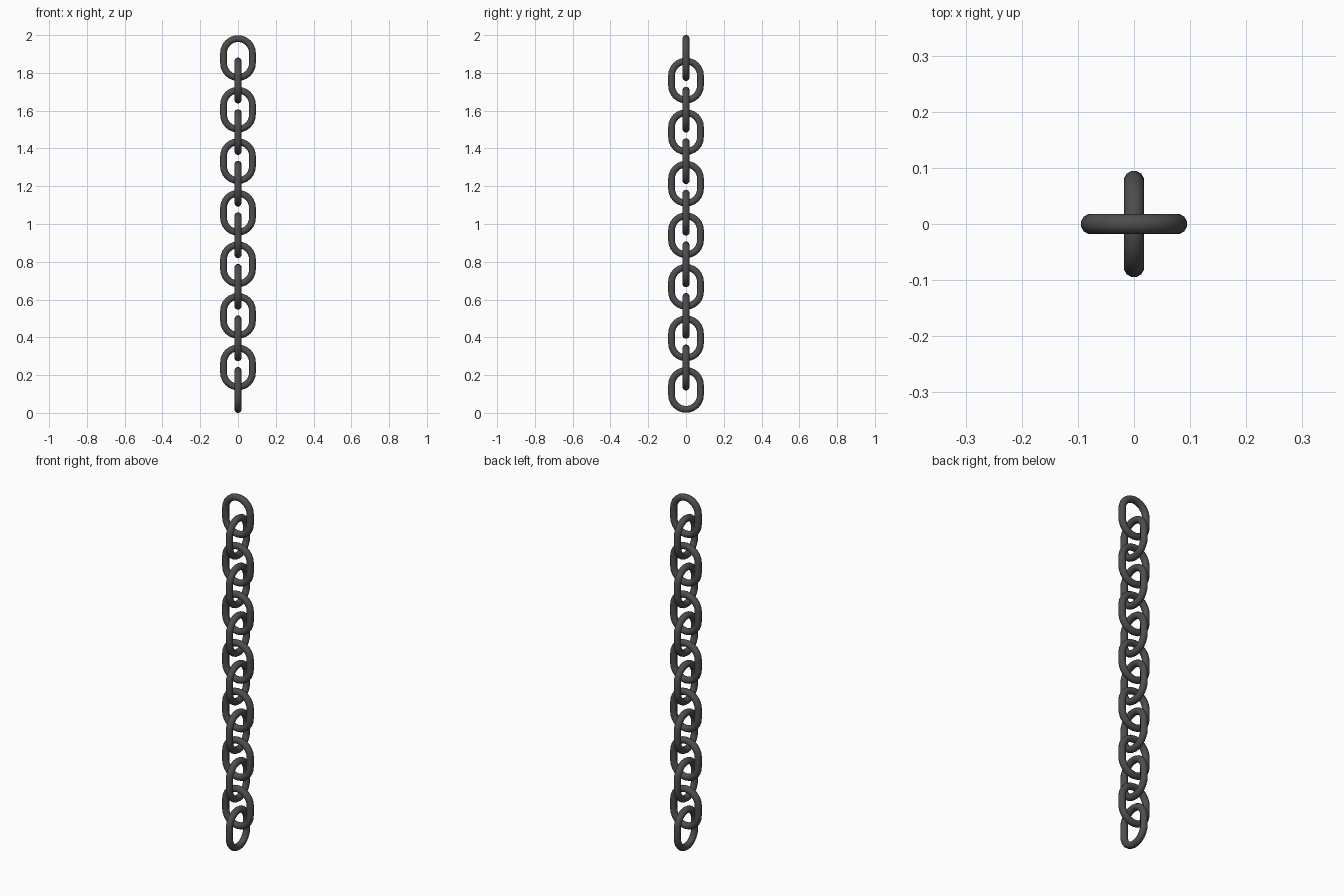
import bpy, bmesh, math
from mathutils import Vector

if "Cube" in bpy.data.objects:
    bpy.data.objects.remove(bpy.data.objects["Cube"])

WIDTH, HEIGHT, R = 0.19, 0.243, 0.0185   # link outer size, bar radius
PITCH, COUNT = 0.273, 7                  # spacing of links facing the same way
ARC, SIDES = 12, 12

iron = bpy.data.materials.new("dark iron")
iron.diffuse_color = (0.075, 0.075, 0.075, 1)
iron.use_nodes = True
iron.node_tree.nodes["Principled BSDF"].inputs["Base Color"].default_value = iron.diffuse_color


def link(name, z, turned):
    """Stadium-shaped closed bar, standing upright with its centre at z."""
    ra = WIDTH / 2 - R
    half = HEIGHT / 2 - WIDTH / 2
    bm = bmesh.new()
    rings = []
    for end in (0, 1):
        for i in range(ARC + 1):
            a = math.pi * (end + i / ARC)
            out = Vector((math.cos(a), 0, math.sin(a)))
            c = out * ra + Vector((0, 0, -half if end else half))
            ring = []
            for s in range(SIDES):
                t = math.tau * (s + 0.5) / SIDES
                p = c + out * (R * math.cos(t)) + Vector((0, R * math.sin(t), 0))
                ring.append(bm.verts.new((-p.y, p.x, p.z) if turned else p))
            rings.append(ring)
    for a, b in zip(rings, rings[1:] + rings[:1]):
        for s in range(SIDES):
            n = (s + 1) % SIDES
            bm.faces.new((a[s], a[n], b[n], b[s]))
    bmesh.ops.recalc_face_normals(bm, faces=bm.faces)
    mesh = bpy.data.meshes.new(name)
    bm.to_mesh(mesh)
    bm.free()
    mesh.materials.append(iron)
    mesh.shade_smooth()
    ob = bpy.data.objects.new(name, mesh)
    ob.location.z = z
    bpy.context.collection.objects.link(ob)


# Alternating links: one set facing front, the other turned a quarter
for k in range(COUNT):
    link(f"front_link_{k + 1}", 2 - HEIGHT / 2 - k * PITCH, False)
    link(f"side_link_{k + 1}", HEIGHT / 2 + k * PITCH, True)
